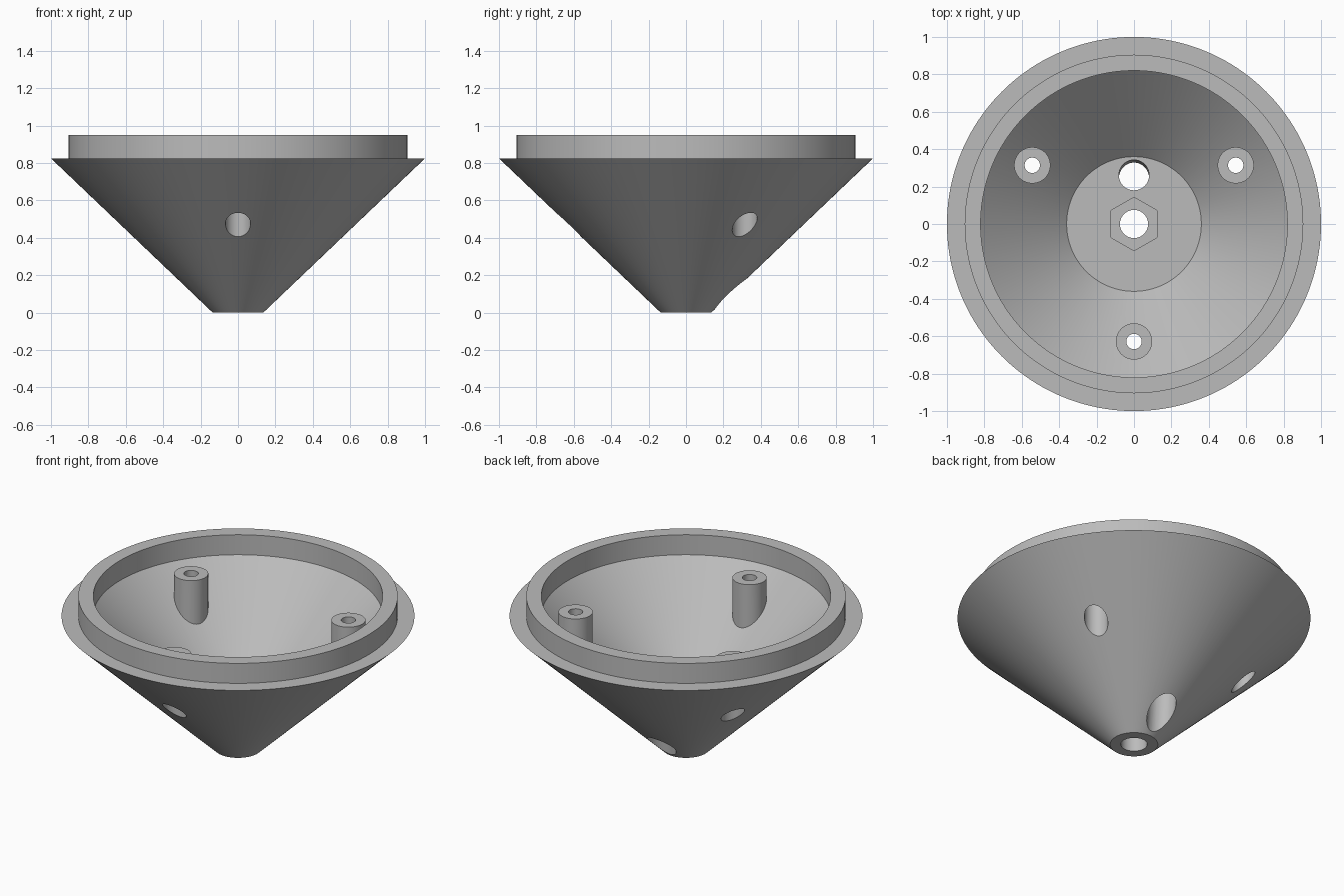
import bpy
import bmesh
import math
from mathutils import Matrix

if "Cube" in bpy.data.objects:
    bpy.data.objects.remove(bpy.data.objects["Cube"], do_unlink=True)

SLOPE = 0.954      # rise of the cone wall per unit of radius
TIP = 0.135        # radius of the flat tip
RIM = 0.825        # height of the flange and of the post tops
FLOOR = 0.386
POST_R = 0.628

grey = bpy.data.materials.new("plain grey")
grey.use_nodes = True
colour = (0.5, 0.5, 0.5, 1)
grey.diffuse_color = colour
grey.node_tree.nodes["Principled BSDF"].inputs["Base Color"].default_value = colour


def finish(name, bm):
    bmesh.ops.recalc_face_normals(bm, faces=bm.faces)
    mesh = bpy.data.meshes.new(name)
    bm.to_mesh(mesh)
    bm.free()
    mesh.materials.append(grey)
    ob = bpy.data.objects.new(name, mesh)
    bpy.context.collection.objects.link(ob)
    return ob


def lathe(name, profile, steps=160):
    """Revolve a closed (radius, height) outline about z."""
    bm = bmesh.new()
    rings = []
    for i in range(steps):
        a = math.tau * i / steps
        rings.append([bm.verts.new((r * math.cos(a), r * math.sin(a), z))
                      for r, z in profile])
    n = len(profile)
    for i in range(steps):
        p, q = rings[i], rings[(i + 1) % steps]
        for j in range(n):
            k = (j + 1) % n
            bm.faces.new((p[j], q[j], q[k], p[k]))
    return finish(name, bm)


def cylinder(name, r, x, y, z0, z1, sides=48, turn=0, tilt=0, seated=False):
    bm = bmesh.new()
    place = (Matrix.Translation((x, y, (z0 + z1) / 2))
             @ Matrix.Rotation(tilt, 4, 'X') @ Matrix.Rotation(turn, 4, 'Z'))
    bmesh.ops.create_cone(bm, cap_ends=True, segments=sides, radius1=r,
                          radius2=r, depth=z1 - z0, matrix=place)
    if seated:  # make the foot follow the middle of the cone wall
        for v in bm.verts:
            if v.co.z < (z0 + z1) / 2:
                v.co.z = SLOPE * (math.hypot(v.co.x, v.co.y) - TIP) + 0.08
        bmesh.ops.triangulate(bm, faces=[f for f in bm.faces if len(f.verts) > 4])
    return finish(name, bm)


def combine(target, tool, operation):
    mod = target.modifiers.new(tool.name, 'BOOLEAN')
    mod.operation = operation
    mod.solver = 'EXACT'
    mod.object = tool
    bpy.context.view_layer.objects.active = target
    bpy.ops.object.modifier_apply(modifier=mod.name)
    bpy.data.objects.remove(tool, do_unlink=True)


# Hollow cone with flange, raised lip and central bore
body = lathe("cone_housing", [
    (0.075, 0), (TIP, 0), (1, RIM), (0.905, RIM), (0.905, 0.95),
    (0.82, 0.95), (0.82, RIM), (0.36, FLOOR), (0.075, FLOOR)])

# Three screw posts, drilled through and counterbored from below
for degrees in (30, 150, 270):
    a = math.radians(degrees)
    x, y = POST_R * math.cos(a), POST_R * math.sin(a)
    combine(body, cylinder("post", 0.097, x, y, 0.5, RIM, seated=True), 'UNION')
    combine(body, cylinder("counterbore", 0.067, x, y, 0.2, 0.66), 'DIFFERENCE')
    combine(body, cylinder("screw_hole", 0.041, x, y, 0.6, 1), 'DIFFERENCE')

# Hexagonal nut pocket in the floor
combine(body, cylinder("nut_pocket", 0.143, 0, 0, 0.25, 0.5, sides=6), 'DIFFERENCE')

# Slightly tilted cable hole behind the centre
combine(body, cylinder("cable_hole", 0.081, 0, 0.25, -0.15, 0.6,
                       tilt=math.radians(-4)), 'DIFFERENCE')

bpy.ops.object.select_all(action='DESELECT')
body.select_set(True)
bpy.context.view_layer.objects.active = body
bpy.ops.object.shade_smooth_by_angle(angle=math.radians(30))
